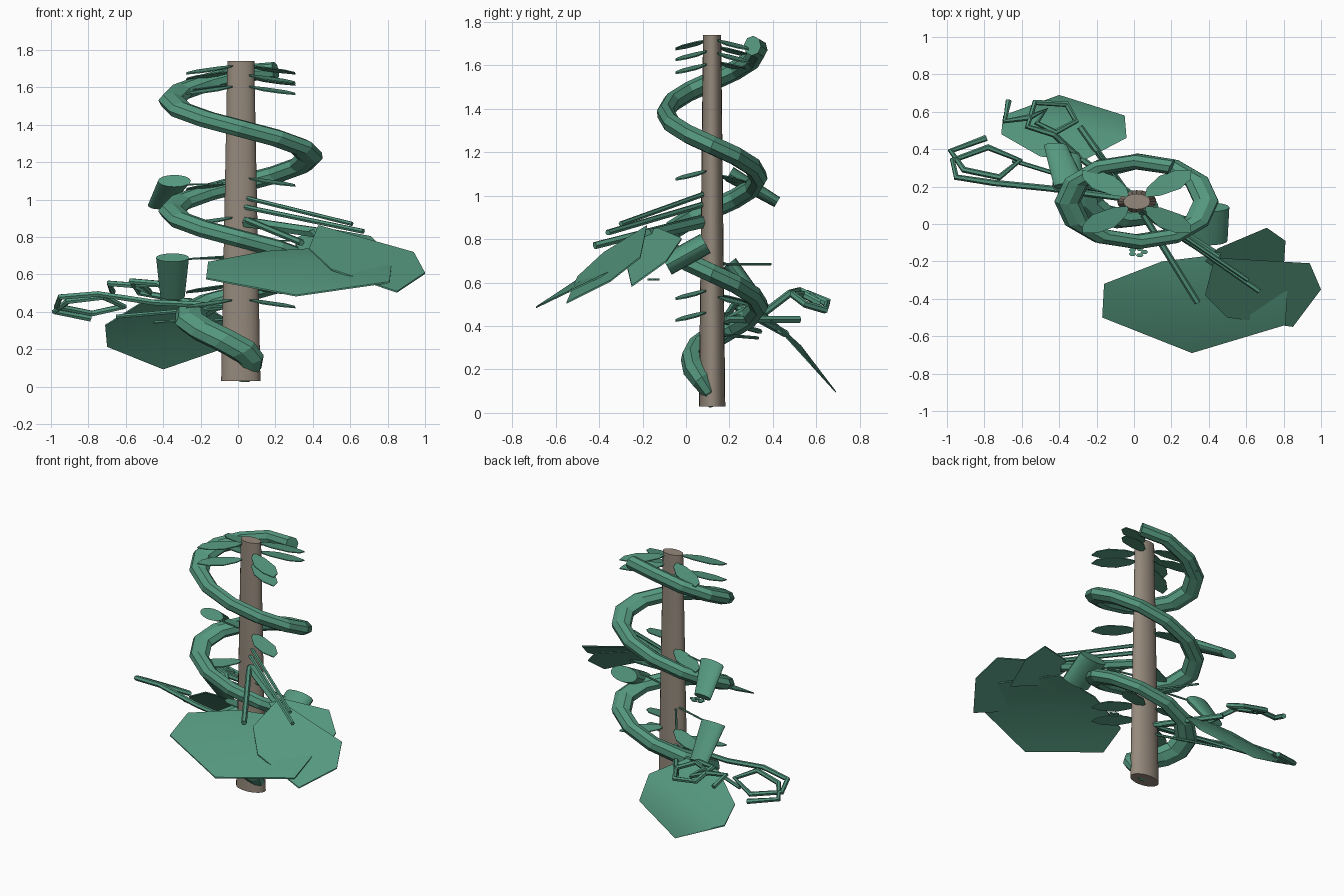
import bpy, bmesh, math
from mathutils import Vector

if "Cube" in bpy.data.objects:
    bpy.data.objects.remove(bpy.data.objects["Cube"])


def material(name, rgb):
    m = bpy.data.materials.new(name)
    m.diffuse_color = (*rgb, 1)
    m.use_nodes = True
    m.node_tree.nodes["Principled BSDF"].inputs["Base Color"].default_value = m.diffuse_color
    return m


GREEN = material("leaf_green", (0.09, 0.31, 0.21))
BROWN = material("stake_brown", (0.30, 0.25, 0.20))
CX, CY, SQUASH = 0.015, 0.12, 0.58


def add_mesh(name, verts, faces, mat, smooth=False):
    me = bpy.data.meshes.new(name)
    me.from_pydata([tuple(v) for v in verts], [], faces)
    bm = bmesh.new()
    bm.from_mesh(me)
    bmesh.ops.recalc_face_normals(bm, faces=bm.faces)
    bm.to_mesh(me)
    bm.free()
    me.materials.append(mat)
    ob = bpy.data.objects.new(name, me)
    bpy.context.collection.objects.link(ob)
    if smooth:
        bpy.ops.object.select_all(action='DESELECT')
        ob.select_set(True)
        bpy.context.view_layer.objects.active = ob
        bpy.ops.object.shade_smooth_by_angle(angle=math.radians(40))
    return ob


def frustum(name, a, b, ra, rb, flat, mat, n=16):
    """Capped elliptical frustum, wide across x and flattened across its depth."""
    a, b = Vector(a), Vector(b)
    side = Vector((1, 0, 0))
    depth = (b - a).cross(side).normalized()
    verts = []
    for c, r in ((a, ra), (b, rb)):
        for i in range(n):
            t = math.tau * i / n
            verts.append(c + side * r * math.cos(t) + depth * r * flat * math.sin(t))
    faces = [(i, (i + 1) % n, n + (i + 1) % n, n + i) for i in range(n)]
    faces += [tuple(range(n)), tuple(range(n, 2 * n))]
    return add_mesh(name, verts, faces, mat, True)


def tube(name, path, radius, sides=6):
    """Tube along a path; path entries are (point, relative thickness)."""
    cu = bpy.data.curves.new(name, 'CURVE')
    cu.dimensions = '3D'
    cu.bevel_depth = radius
    cu.bevel_resolution = sides // 2 - 2
    cu.use_fill_caps = True
    sp = cu.splines.new('POLY')
    sp.points.add(len(path) - 1)
    for p, (co, r) in zip(sp.points, path):
        p.co = (*co, 1)
        p.radius = r
    tmp = bpy.data.objects.new(name + "_curve", cu)
    bpy.context.collection.objects.link(tmp)
    dg = bpy.context.evaluated_depsgraph_get()
    me = bpy.data.meshes.new_from_object(tmp.evaluated_get(dg))
    bpy.data.objects.remove(tmp)
    me.name = name
    me.materials.clear()
    me.materials.append(GREEN)
    for f in me.polygons:
        f.use_smooth = False
        f.material_index = 0
    ob = bpy.data.objects.new(name, me)
    bpy.context.collection.objects.link(ob)
    return ob


def blade(name, top, crown=None, thick=0.008):
    """Thin leaf: an outline in space, optionally bulged to a crown point."""
    top = [Vector(v) for v in top]
    n = len(top)
    rim = [(i, (i + 1) % n) for i in range(n)]
    if crown:
        top.append(Vector(crown))
    m = len(top)
    verts = top + [v - Vector((0, 0, thick)) for v in top]
    if crown:
        faces = [(i, j, n) for i, j in rim] + [(m + i, m + j, m + n) for i, j in rim]
    else:
        faces = [tuple(range(n)), tuple(range(m, m + n))]
    faces += [(i, j, m + j, m + i) for i, j in rim]
    return add_mesh(name, verts, faces, GREEN, bool(crown))


def plate_leaf(name, outline, plane, crown=None):
    return blade(name, [(x, y, plane(x, y)) for x, y in outline], crown)


# Central stake, tapering upwards
frustum("stake", (CX, CY, 0.03), (CX, CY, 1.74), 0.105, 0.072, SQUASH, BROWN, 20)

# Climbing vine: clockwise helix, slim at its foot, broad in the first turn
path = []
STEPS, VZ = 12, 0.65
for k in range(-4, 32):
    t = k / STEPS
    R = min(0.37, max(0.02, 0.14 + 0.5 * t))
    z = min(1.69, max(0.2 + 0.59 * t, 0.03))
    thick = 1.0 + 0.3 * max(0.0, min(1.0, (0.6 - t) / 0.4))
    thick *= min(1.0, 0.35 + 0.65 * (t + 0.34) / 0.34)
    path.append(((-R * math.sin(math.tau * t), -R * math.cos(math.tau * t), z / VZ), thick))
vine = tube("vine", path, 0.071, 8)
vine.scale = (1, SQUASH, VZ)
vine.location = (CX, CY, 0)

# Small leaves growing diagonally from the stake
SMALL = [(0.0, 0.0), (0.07, 0.05), (0.19, 0.08), (0.29, 0.055), (0.35, 0.0)]
OUTLINE = SMALL + [(u, -w) for u, w in SMALL[-2:0:-1]]


def small_leaf(sx, sy, z):
    blade("small_leaf", [(CX + sx * (0.04 + (u - w) * 0.72),
                          CY + sy * (0.04 + (u + w) * 0.72) * SQUASH,
                          z - 0.13 * u) for u, w in OUTLINE], None, 0.006)


for sx, sy, z in [(1, -1, 1.67), (-1, -1, 1.72), (-1, -1, 1.61), (-1, 1, 1.62),
                  (1, -1, 1.61), (1, 1, 1.66), (1, 1, 1.72), (-1, 1, 1.69),
                  (1, -1, 1.12), (-1, 1, 1.10), (-1, -1, 0.91),
                  (1, -1, 0.57), (-1, -1, 0.47), (1, 1, 0.54), (-1, 1, 0.55),
                  (1, -1, 0.47)]:
    small_leaf(sx, sy, z)

# Broad leaves
plate_leaf("front_broad_leaf",
           [(0.31, -0.69), (-0.17, -0.5), (-0.16, -0.32), (0.15, -0.2),
            (0.48, -0.16), (0.82, -0.36), (0.81, -0.54)],
           lambda x, y: 0.49 + 0.48 * (y + 0.69), (0.36, -0.41, 0.675))
plate_leaf("right_broad_leaf",
           [(0.43, -0.18), (0.94, -0.21), (1.0, -0.35), (0.85, -0.55),
            (0.5, -0.5), (0.38, -0.38)],
           lambda x, y: 0.72 - 0.242 * (x - 0.94) + 0.682 * (y + 0.21))
plate_leaf("inner_broad_leaf",
           [(0.71, -0.02), (0.81, -0.09), (0.8, -0.25), (0.5, -0.28),
            (0.38, -0.2), (0.45, -0.13)],
           lambda x, y: 0.86 - 0.5 * (x - 0.45) + 0.75 * (y + 0.12))
plate_leaf("rear_broad_leaf",
           [(-0.4, 0.69), (-0.05, 0.58), (-0.04, 0.46), (-0.25, 0.35),
            (-0.5, 0.36), (-0.71, 0.48), (-0.7, 0.58)],
           lambda x, y: 0.1 - 1.1 * (y - 0.69), (-0.38, 0.53, 0.31))

# Trumpet-shaped pitchers
frustum("upper_pitcher", (-0.34, 0.2, 1.10), (-0.42, 0.42, 0.97), 0.088, 0.062, 0.42, GREEN)
frustum("lower_pitcher", (-0.35, 0.2, 0.69), (-0.35, 0.36, 0.48), 0.088, 0.065, 0.42, GREEN)
frustum("right_pitcher", (0.41, 0.09, 0.78), (0.40, -0.09, 0.68), 0.1, 0.1, 0.5, GREEN)

# Small flower in front of the stake
for i in range(5):
    t = math.tau * i / 5
    c = Vector((0.02 + 0.035 * math.cos(t), -0.15 + 0.018 * math.sin(t), 0.61))
    frustum("flower_petal", c, c + Vector((0, 0, 0.008)), 0.02, 0.02, 0.6, GREEN, 6)

# Straight stems and pitcher stalks
for a, b, r in [((0.04, 0.09, 1.01), (0.61, -0.30, 0.87), 0.012),
                ((0.04, 0.08, 0.96), (0.67, -0.36, 0.83), 0.014),
                ((0.05, 0.05, 0.89), (0.34, -0.42, 0.77), 0.018),
                ((0.04, 0.08, 0.88), (0.45, -0.18, 0.82), 0.03),
                ((0.02, 0.10, 0.78), (0.42, 0.0, 0.78), 0.006),
                ((0.0, 0.14, 1.085), (-0.3, 0.2, 1.08), 0.005),
                ((0.0, 0.14, 0.70), (-0.3, 0.2, 0.68), 0.006),
                ((0.0, 0.15, 0.36), (-0.45, 0.33, 0.345), 0.008),
                ((-0.02, 0.14, 0.685), (-0.2, 0.39, 0.685), 0.007),
                ((-0.02, 0.14, 0.43), (-0.29, 0.52, 0.43), 0.018),
                ((0.0, 0.14, 0.43), (-0.65, 0.34, 0.375), 0.012)]:
    tube("stem", [(a, 1), (b, 1)], r)


# Angular curling tendrils, each coiling in a tilted plane
def tendril(name, lead, coil, plane):
    tube(name, [(p, 1) for p in lead + [(x, y, plane(x, y)) for x, y in coil]], 0.017)


tendril("left_tendril", [(0, 0.13, 0.43), (-0.45, 0.19, 0.45)],
        [(-0.75, 0.22), (-0.95, 0.25), (-0.97, 0.34), (-0.78, 0.41), (-0.61, 0.34),
         (-0.72, 0.25), (-0.91, 0.29), (-0.98, 0.39), (-0.79, 0.46)],
        lambda x, y: 0.49 - 0.55 * (y - 0.23))
tendril("rear_tendril", [(0, 0.15, 0.42), (-0.3, 0.36, 0.46)],
        [(-0.43, 0.48), (-0.57, 0.52), (-0.53, 0.65), (-0.36, 0.64), (-0.31, 0.55),
         (-0.42, 0.49), (-0.52, 0.54), (-0.47, 0.61), (-0.56, 0.57), (-0.69, 0.55),
         (-0.67, 0.66)],
        lambda x, y: 0.52 - 0.4 * (y - 0.57) - 0.2 * (max(x, -0.57) + 0.45))
